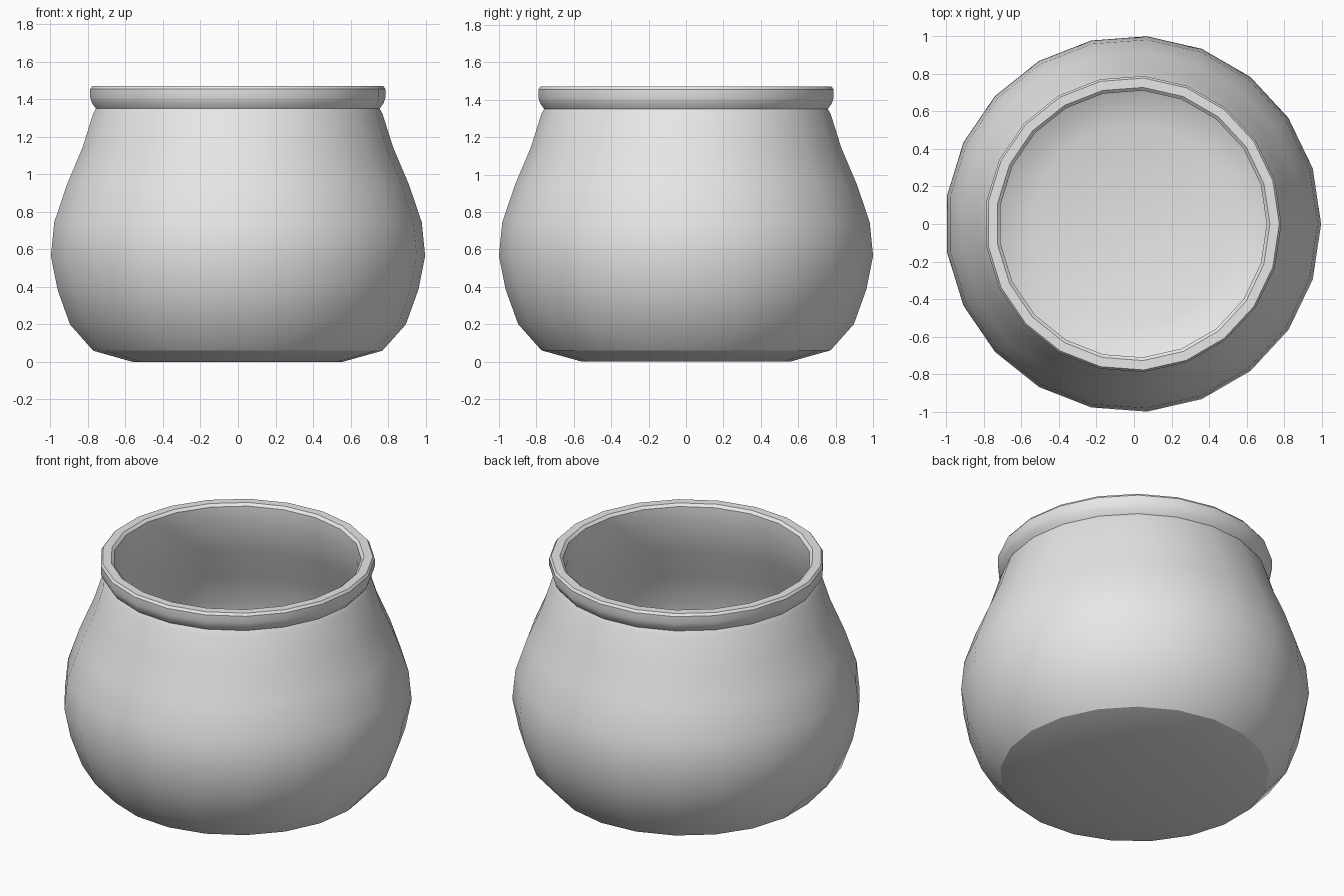
import bpy, bmesh, math

SIDES = 21
SHIFT = -0.0055  # an odd side count leaves the ring slightly off centre in x

cube = bpy.data.objects.get("Cube")
if cube:
    bpy.data.objects.remove(cube, do_unlink=True)

grey = bpy.data.materials.new("grey_clay")
grey.use_nodes = True
colour = (0.8, 0.8, 0.8, 1)
grey.diffuse_color = colour
grey.node_tree.nodes["Principled BSDF"].inputs["Base Color"].default_value = colour


def lathe(name, profile):
    """Turn an (r, z) profile around the z axis; capped at both ends."""
    bm = bmesh.new()
    rings = []
    for r, z in profile:
        angles = [math.tau * i / SIDES for i in range(SIDES)]
        rings.append([bm.verts.new((r * math.cos(a) + SHIFT, r * math.sin(a), z))
                      for a in angles])
    for low, high in zip(rings, rings[1:]):
        for i in range(SIDES):
            j = (i + 1) % SIDES
            bm.faces.new((low[i], low[j], high[j], high[i]))
    bm.faces.new(rings[0][::-1])
    bm.faces.new(rings[-1])
    bmesh.ops.recalc_face_normals(bm, faces=bm.faces)
    mesh = bpy.data.meshes.new(name)
    bm.to_mesh(mesh)
    bm.free()
    mesh.materials.append(grey)
    obj = bpy.data.objects.new(name, mesh)
    bpy.context.collection.objects.link(obj)
    bpy.ops.object.select_all(action="DESELECT")
    obj.select_set(True)
    bpy.context.view_layer.objects.active = obj
    bpy.ops.object.shade_smooth_by_angle(angle=math.radians(30))
    return obj


# Outer wall from the base up to the neck
outer = [(0.56, 0), (0.775, 0.06), (0.9, 0.2), (0.967, 0.385), (1.003, 0.565),
         (0.985, 0.745), (0.917, 0.945), (0.832, 1.145), (0.775, 1.325), (0.76, 1.35)]
# Rolled lip
lip = [(0.782, 1.38), (0.791, 1.41), (0.791, 1.455), (0.78, 1.47), (0.73, 1.47),
       (0.713, 1.455)]
# Inner wall follows the outer wall at a constant thickness
inner = [(0.713, 1.35)] + [(r - 0.06, z) for r, z in outer[7:1:-1]]
inner += [(0.73, 0.12), (0.54, 0.06)]

lathe("pot", outer + lip + inner)
